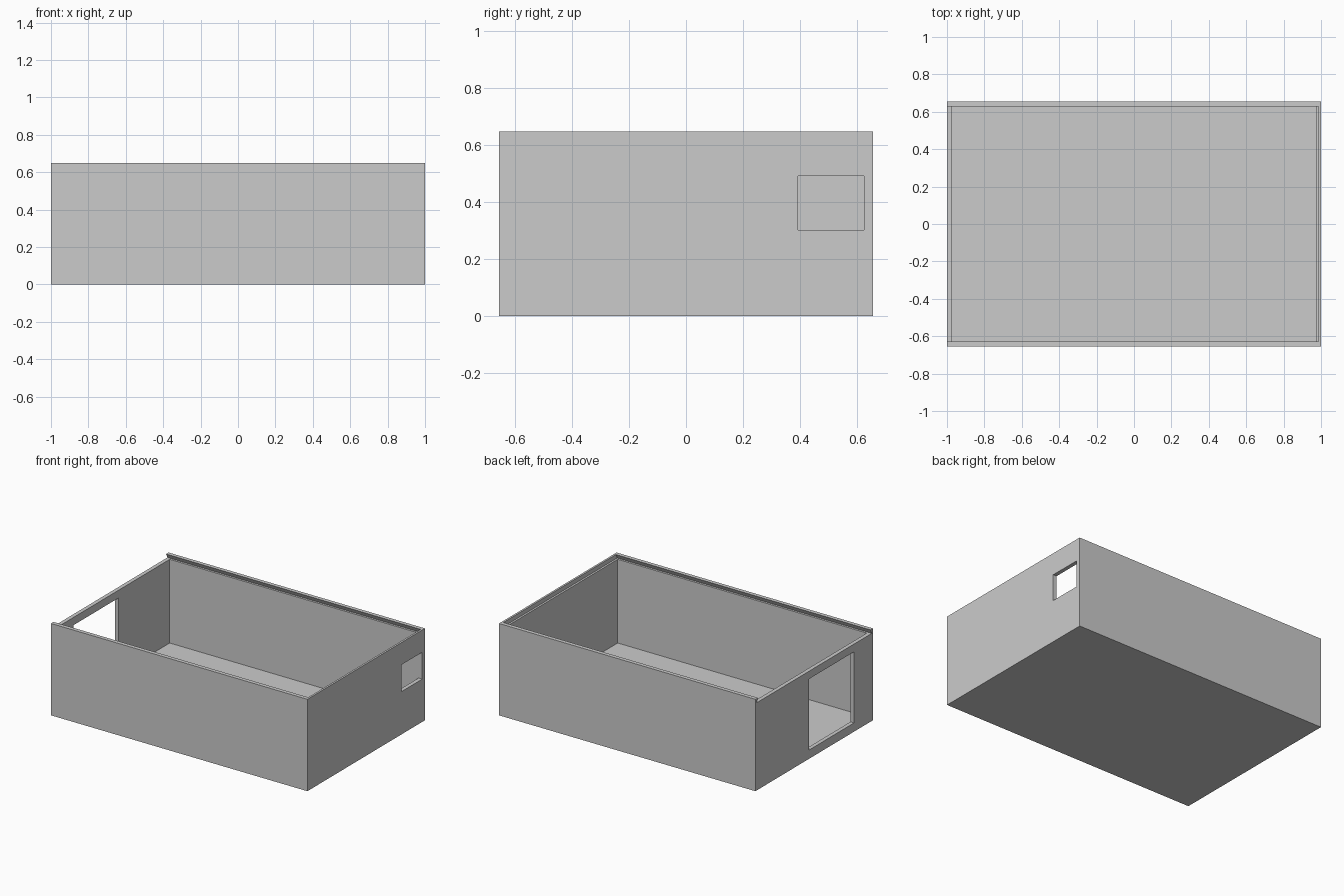
import bpy
import bmesh

cube = bpy.data.objects.get("Cube")
if cube:
    bpy.data.objects.remove(cube, do_unlink=True)

grey = bpy.data.materials.new("plain grey")
grey.use_nodes = True
colour = (0.6, 0.6, 0.6, 1)
grey.diffuse_color = colour
grey.node_tree.nodes["Principled BSDF"].inputs["Base Color"].default_value = colour

LENGTH, DEPTH, HEIGHT = 2.0, 1.31, 0.648
WALL = 0.028
LID = 0.03


def prism(name, x0, x1, profile):
    """Extrude a closed (y, z) profile from x0 to x1."""
    bm = bmesh.new()
    base = bm.faces.new([bm.verts.new((x0, y, z)) for y, z in profile])
    made = bmesh.ops.extrude_face_region(bm, geom=[base])["geom"]
    moved = [v for v in made if isinstance(v, bmesh.types.BMVert)]
    bmesh.ops.translate(bm, verts=moved, vec=(x1 - x0, 0, 0))
    bmesh.ops.recalc_face_normals(bm, faces=bm.faces)
    mesh = bpy.data.meshes.new(name)
    bm.to_mesh(mesh)
    bm.free()
    mesh.materials.append(grey)
    obj = bpy.data.objects.new(name, mesh)
    bpy.context.collection.objects.link(obj)
    return obj


def block(name, x0, x1, y0, y1, z0, z1):
    return prism(name, x0, x1, [(y0, z0), (y1, z0), (y1, z1), (y0, z1)])


half_x, half_y = LENGTH / 2, DEPTH / 2
in_x, in_y = half_x - WALL, half_y - WALL
ledge = HEIGHT - LID

# Solid body of the box
body = block("box_body", -half_x, half_x, -half_y, half_y, 0, HEIGHT)

# Dovetail channel for a sliding lid, open at the -x end
slope = 0.015
groove = [(-in_y - slope, ledge), (in_y + slope, ledge),
          (in_y - slope, HEIGHT + LID), (-in_y + slope, HEIGHT + LID)]

cutters = [
    block("cavity_cutter", -in_x, in_x, -in_y, in_y, WALL, HEIGHT + 0.1),
    prism("lid_channel_cutter", -half_x - 0.1, half_x - WALL / 2, groove),
    # Large opening in the -x wall, small window in the +x wall
    block("large_opening_cutter", -half_x - 0.1, -in_x + 0.1, -0.445, 0.055, 0.062, 0.563),
    block("small_window_cutter", in_x - 0.1, half_x + 0.1, 0.393, 0.624, 0.302, 0.491),
]

bpy.context.view_layer.objects.active = body
for cutter in cutters:
    cutter.hide_render = True
    mod = body.modifiers.new(cutter.name, "BOOLEAN")
    mod.operation = "DIFFERENCE"
    mod.solver = "EXACT"
    mod.object = cutter
    bpy.ops.object.modifier_apply(modifier=mod.name)
    bpy.data.objects.remove(cutter, do_unlink=True)
